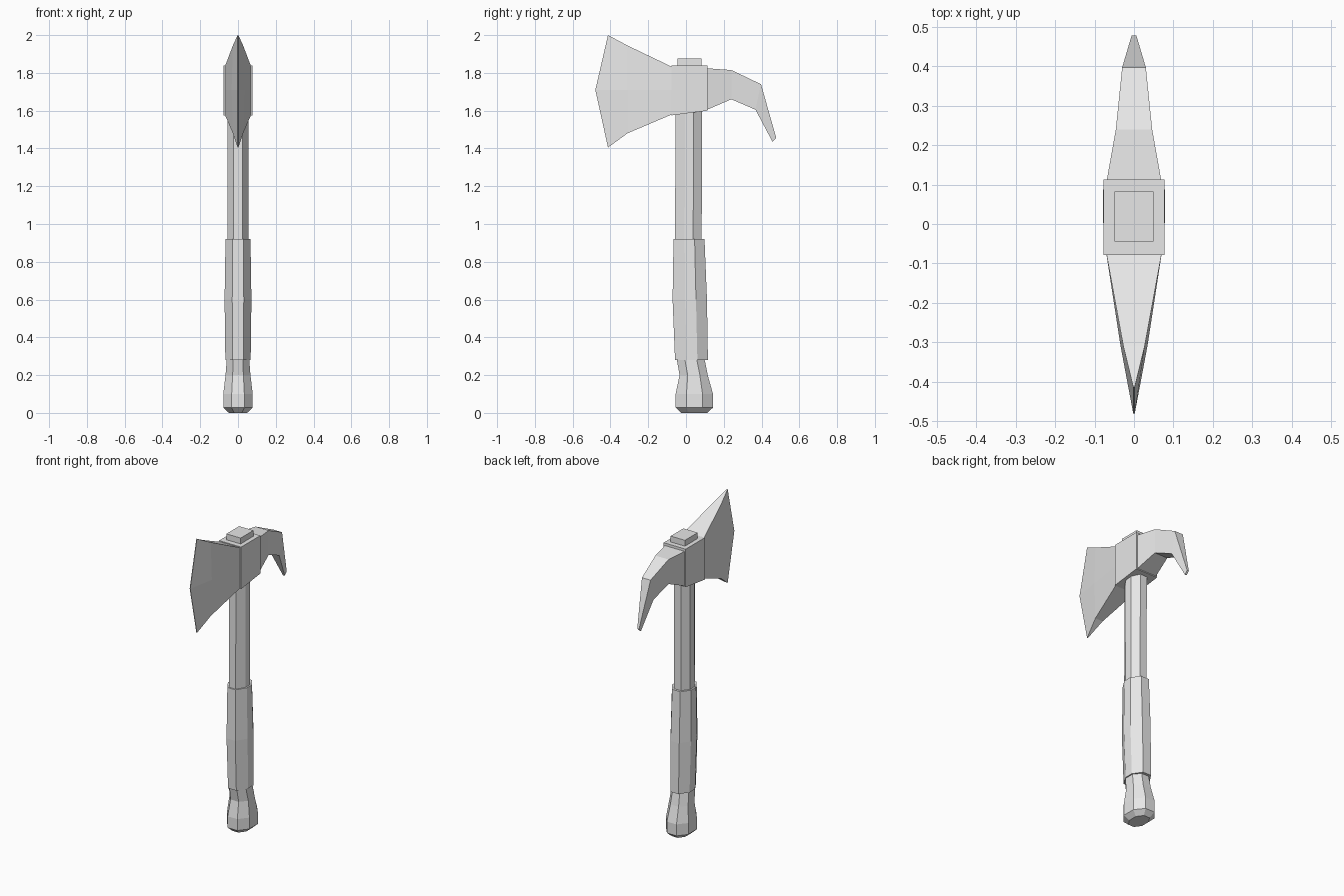
import bpy

cube = bpy.data.objects.get("Cube")
if cube:
    bpy.data.objects.remove(cube, do_unlink=True)

grey = bpy.data.materials.new("light_grey")
grey.use_nodes = True
grey.diffuse_color = (0.8, 0.8, 0.8, 1)
grey.node_tree.nodes["Principled BSDF"].inputs["Base Color"].default_value = (0.8, 0.8, 0.8, 1)


def loft(name, rings):
    """Skin a list of equal-length point rings into a closed flat-shaded solid."""
    n = len(rings[0])
    verts = [p for ring in rings for p in ring]
    faces = [(i * n + j, i * n + (j + 1) % n, (i + 1) * n + (j + 1) % n, (i + 1) * n + j)
             for i in range(len(rings) - 1) for j in range(n)]
    faces += [tuple(reversed(range(n))), tuple(range(len(verts) - n, len(verts)))]
    mesh = bpy.data.meshes.new(name)
    mesh.from_pydata(verts, [], faces)
    mesh.materials.append(grey)
    obj = bpy.data.objects.new(name, mesh)
    bpy.context.collection.objects.link(obj)
    # Consistent outward normals
    bpy.context.view_layer.objects.active = obj
    obj.select_set(True)
    bpy.ops.object.mode_set(mode='EDIT')
    bpy.ops.mesh.select_all(action='SELECT')
    bpy.ops.mesh.normals_make_consistent(inside=False)
    bpy.ops.object.mode_set(mode='OBJECT')
    obj.select_set(False)
    return obj


def octagon(z, w, y0, y1, low=0.36, high=0.68):
    """Horizontal eight-sided section: half width w, depth from y0 to y1."""
    a, b, c = y0 + (y1 - y0) * low, y0 + (y1 - y0) * high, 0.43 * w
    return [(-c, y0, z), (c, y0, z), (w, a, z), (w, b, z),
            (c, y1, z), (-c, y1, z), (-w, b, z), (-w, a, z)]


def slab(y, w, top, bottom, top_y=None):
    """Four-sided section across the head, optionally slanted in y."""
    ty = y if top_y is None else top_y
    return [(-w, ty, top), (w, ty, top), (w, y, bottom), (-w, y, bottom)]


def blade_section(y, w, top, bottom, mid_y, mid_w):
    """Six-sided section with a ridge at mid height."""
    m = 1.71
    return [(-w, y, top), (w, y, top), (mid_w, mid_y, m),
            (w, y, bottom), (-w, y, bottom), (-mid_w, mid_y, m)]


# Handle
loft("shaft", [octagon(0.9, 0.056, -0.058, 0.083),
               octagon(1.7, 0.056, -0.055, 0.085)])
loft("grip", [octagon(0.28, 0.067, -0.058, 0.116),
              octagon(0.6, 0.071, -0.071, 0.111),
              octagon(0.92, 0.066, -0.066, 0.098)])
loft("pommel", [octagon(z, w, y0, y1, 0.29, 0.72) for z, w, y0, y1 in (
    (0, 0.048, -0.025, 0.112), (0.028, 0.078, -0.055, 0.143),
    (0.1, 0.078, -0.055, 0.143), (0.2, 0.066, -0.034, 0.115),
    (0.3, 0.058, -0.052, 0.095))])

# Head
loft("head_block", [slab(-0.078, 0.077, 1.84, 1.575),
                    slab(0.113, 0.077, 1.84, 1.6)])
loft("top_cap", [slab(-0.045, 0.05, 1.877, 1.8),
                 slab(0.082, 0.05, 1.877, 1.8)])
loft("axe_blade", [blade_section(-0.07, 0.071, 1.83, 1.582, -0.07, 0.071),
                   blade_section(-0.31, 0.027, 1.945, 1.48, -0.31, 0.034),
                   blade_section(-0.413, 0.002, 2.0, 1.405, -0.48, 0.002)])
loft("pick", [slab(0.1, 0.071, 1.825, 1.6),
              slab(0.24, 0.046, 1.815, 1.66),
              slab(0.368, 0.03, 1.74, 1.605, top_y=0.397),
              slab(0.458, 0.006, 1.455, 1.435, top_y=0.478)])
